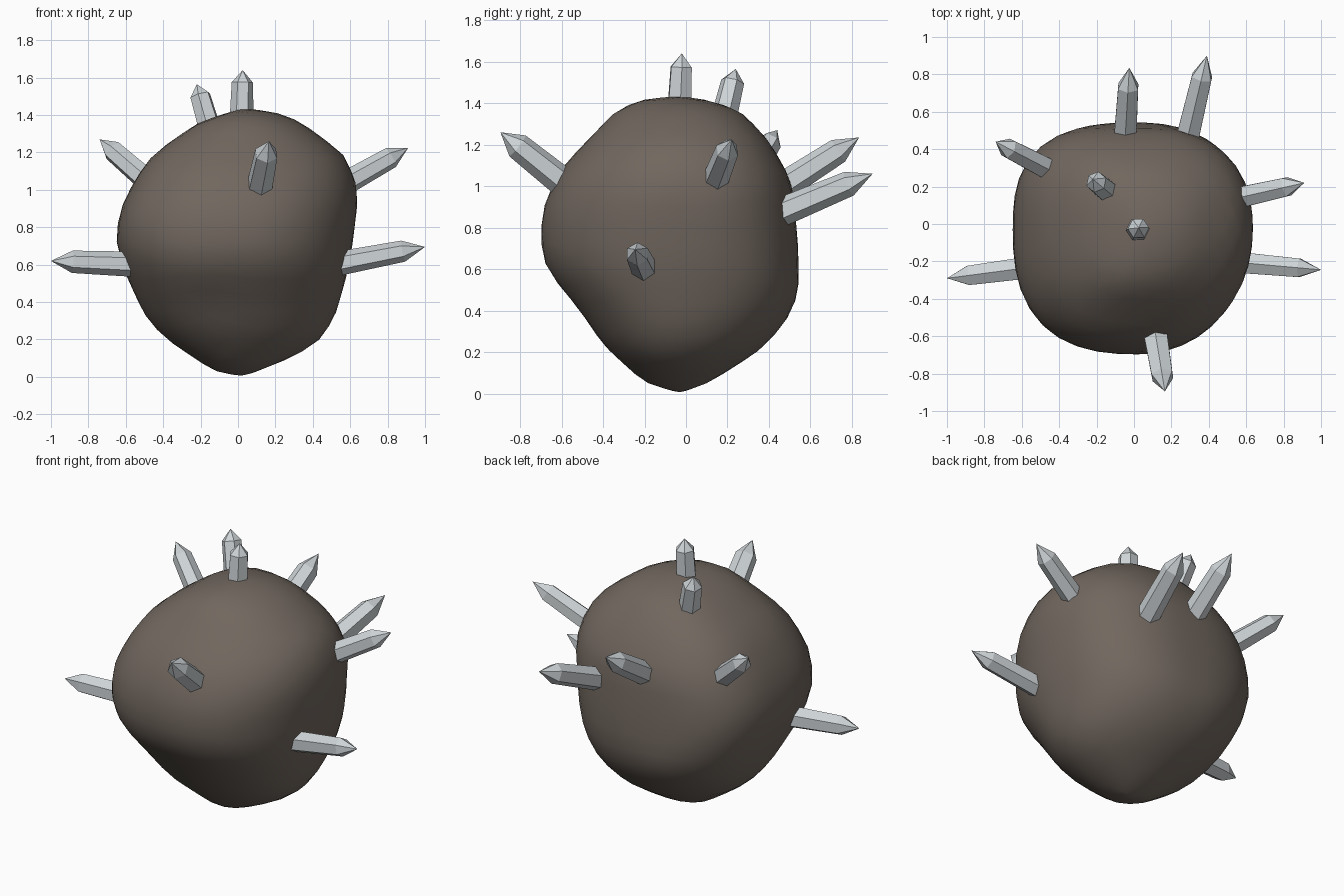
import bpy
import bmesh
from math import atan2, cos, sin
from mathutils import Vector

cube = bpy.data.objects.get("Cube")
if cube:
    bpy.data.objects.remove(cube, do_unlink=True)


def make_material(name, rgb):
    mat = bpy.data.materials.new(name)
    mat.use_nodes = True
    colour = (*rgb, 1.0)
    mat.diffuse_color = colour
    mat.node_tree.nodes["Principled BSDF"].inputs["Base Color"].default_value = colour
    return mat


def make_object(name, bm, mat):
    mesh = bpy.data.meshes.new(name)
    bm.to_mesh(mesh)
    bm.free()
    mesh.materials.append(mat)
    obj = bpy.data.objects.new(name, mesh)
    bpy.context.collection.objects.link(obj)
    return obj


def interpolate(points, z):
    for (z0, w0), (z1, w1) in zip(points, points[1:]):
        if z <= z1:
            return w0 + (w1 - w0) * max(0, z - z0) / (z1 - z0)
    return points[-1][1]


rock_brown = make_material("rock brown", (0.165, 0.135, 0.113))
crystal_grey = make_material("crystal grey", (0.62, 0.66, 0.68))

# Rock outline on each side: (height, distance from the centre)
BOTTOM, TOP = 0.005, 1.435
AXIS = Vector((0.02, -0.03))
left_side = [(0, 0), (.03, .15), (.21, .42), (.33, .52), (.545, .62), (.74, .68),
             (.90, .65), (1.04, .58), (1.19, .48), (1.37, .22), (TOP, 0)]
right_side = [(0, 0), (.03, .09), (.12, .31), (.21, .44), (.35, .51), (.61, .58),
              (.92, .62), (1.03, .615), (1.19, .55), (1.37, .31), (1.425, .16), (TOP, 0)]
front_side = [(0, 0), (.05, .17), (.23, .37), (.40, .48), (.60, .65), (.75, .675),
              (.90, .66), (1.08, .58), (1.37, .305), (1.425, .17), (TOP, 0)]
back_side = [(0, 0), (.05, .14), (.20, .38), (.33, .505), (.48, .577), (.74, .57),
             (1.03, .54), (1.22, .43), (1.37, .29), (1.42, .12), (TOP, 0)]

# How square each corner of the rock is, keyed by (is right, is back)
squareness = {(False, False): .6, (False, True): .8, (True, False): .1, (True, True): .4}

# Rock body: an icosphere fitted to the four outlines
bm = bmesh.new()
bmesh.ops.create_icosphere(bm, subdivisions=4, radius=1)
for v in bm.verts:
    angle = atan2(v.co.y, v.co.x)
    u, w = cos(angle), sin(angle)
    z = BOTTOM + (TOP - BOTTOM) * (v.co.z + 1) / 2
    power = 2 + squareness[(u > 0, w > 0)] * min(1, max(0, (z - .15) / .4))
    stretch = (abs(u) ** power + abs(w) ** power) ** (-1 / power)
    if abs(v.co.z) > .999:
        stretch = 0
    x_reach = interpolate(right_side if u > 0 else left_side, z)
    y_reach = interpolate(back_side if w > 0 else front_side, z)
    v.co = (AXIS.x + u * stretch * x_reach, AXIS.y + w * stretch * y_reach, z)
bmesh.ops.smooth_vert(bm, verts=bm.verts, factor=.4, use_axis_x=True,
                      use_axis_y=True, use_axis_z=True)
for face in bm.faces:
    face.smooth = True
make_object("rock_body", bm, rock_brown)


# Crystal: a slightly tapered six-sided prism with a pointed end
def add_crystal(name, base, tip, radius):
    base, tip = Vector(base), Vector(tip)
    direction = (tip - base).normalized()
    base -= direction * .08
    length = (tip - base).length
    point = .3 * (length - .08)
    bm = bmesh.new()
    bmesh.ops.create_circle(bm, cap_ends=True, segments=6, radius=radius)
    bottom = bm.faces[:][0]
    shoulder = bmesh.ops.extrude_face_region(bm, geom=[bottom], use_keep_orig=True)["geom"]
    ring = [g for g in shoulder if isinstance(g, bmesh.types.BMVert)]
    cap = [g for g in shoulder if isinstance(g, bmesh.types.BMFace)]
    for v in ring:
        v.co = (v.co.x * .88, v.co.y * .88, length - point)
    apex = bmesh.ops.poke(bm, faces=cap)["verts"][0]
    apex.co = (0, 0, length)
    bmesh.ops.recalc_face_normals(bm, faces=bm.faces)
    obj = make_object(name, bm, crystal_grey)
    obj.location = base
    obj.rotation_euler = direction.to_track_quat("Z", "Y").to_euler()


crystals = {
    "top_crystal": ((.02, -.03, 1.42), (.025, -.02, 1.64), .065),
    "top_back_crystal": ((-.16, .19, 1.36), (-.22, .24, 1.565), .065),
    "upper_right_crystal": ((-.51, .32, 1.07), (-.74, .44, 1.27), .065),
    "lower_right_crystal": ((-.62, -.24, .605), (-1.0, -.29, .62), .068),
    "upper_left_crystal": ((.60, .15, 1.05), (.91, .22, 1.225), .065),
    "lower_left_crystal": ((.61, -.21, .62), (1.0, -.245, .695), .065),
    "front_crystal": ((.12, -.62, 1.04), (.165, -.895, 1.26), .073),
    "back_crystal": ((-.045, .50, 1.02), (-.025, .835, 1.235), .07),
    "back_left_crystal": ((.30, .52, .90), (.39, .90, 1.06), .07),
}
for crystal_name, (base, tip, radius) in crystals.items():
    add_crystal(crystal_name, base, tip, radius)
